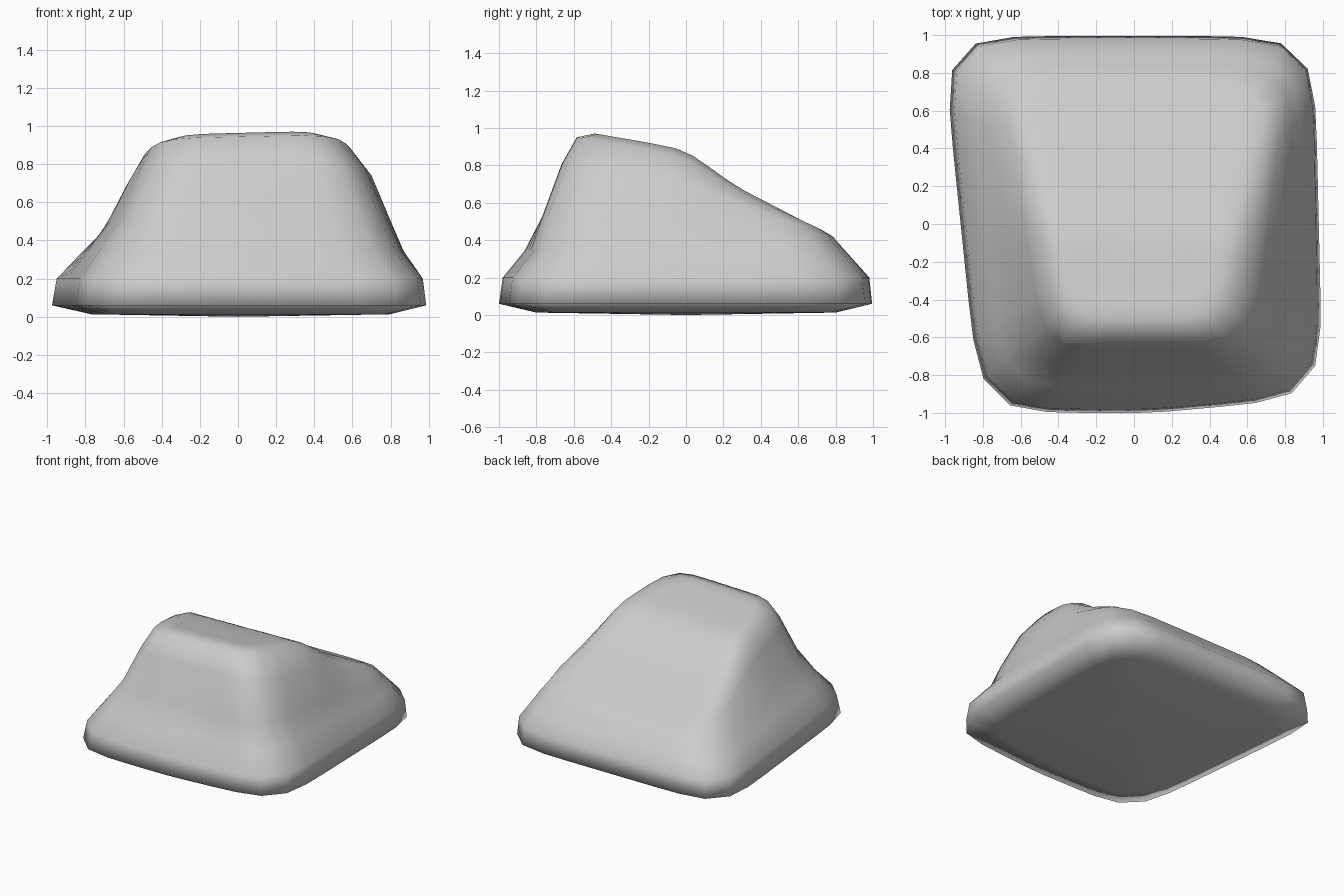
import bpy, bmesh, math

if "Cube" in bpy.data.objects:
    bpy.data.objects.remove(bpy.data.objects["Cube"])

N = 40  # points per ring


def outline(power):
    # rounded square in -1..1
    pts = []
    for i in range(N):
        a = 2 * math.pi * (i + 0.5) / N
        c, s = math.cos(a), math.sin(a)
        r = (abs(c) ** power + abs(s) ** power) ** (-1 / power)
        pts.append((r * c, r * s))
    return pts


# hump of the sloping top, over front-to-back fraction
HUMP = [(0, 0), (0.2, 0.06), (0.43, 0.12), (0.67, 0.035), (0.83, 0.02), (1, 0)]


def hump_raw(t):
    for (a, p), (b, q) in zip(HUMP, HUMP[1:]):
        if t <= b:
            return p + (q - p) * (t - a) / (b - a)
    return 0


def hump(t):
    return sum(hump_raw(max(0, t + d * 0.03)) for d in (-2, -1, 0, 1, 2)) / 5


# levels: left front, left back, right front, right back, front y, back y, front z, back z
LEVELS = [
    (-0.66, -0.80, 0.80, 0.79, -0.80, 0.80, 0.013, 0.013),
    (-0.815, -1.02, 1.00, 0.955, -1.00, 0.995, 0.06, 0.06),
    (-0.79, -0.995, 0.98, 0.945, -0.98, 0.98, 0.20, 0.20),
    (-0.70, -0.885, 0.85, 0.89, -0.865, 0.89, 0.34, 0.30),
    (-0.585, -0.80, 0.765, 0.85, -0.77, 0.83, 0.52, 0.365),
    (-0.48, -0.70, 0.64, 0.80, -0.665, 0.785, 0.80, 0.415),
    (-0.415, -0.625, 0.53, 0.73, -0.585, 0.73, 0.94, 0.445),
    (-0.34, -0.54, 0.44, 0.64, -0.49, 0.65, 0.96, 0.48),
]


def place(level, u, v):
    lf, lb, rf, rb, yf, yb, zf, zb = level
    t, s = (v + 1) / 2, (u + 1) / 2
    left, right = lf + (lb - lf) * t, rf + (rb - rf) * t
    k = (zf / 0.97) ** 1.5 if zf > 0.25 else 0
    z = zf + (zb - zf) * t + k * (hump(t) + 0.01 * u)
    # front right of the base is swept back a little
    sweep = 0.08 * max(0, u) * (1 - t) if zf < 0.4 else 0
    return (left + (right - left) * s, yf + (yb - yf) * t + sweep, z)


bm = bmesh.new()
shape = outline(7)
rings = [[bm.verts.new(place(lv, u, v)) for u, v in shape] for lv in LEVELS]
# top cap rings
for k in (0.86, 0.7, 0.52, 0.34, 0.16):
    rings.append([bm.verts.new(place(LEVELS[-1], u * k, v * k)) for u, v in shape])
for a, b in zip(rings, rings[1:]):
    for i in range(N):
        j = (i + 1) % N
        bm.faces.new((a[i], a[j], b[j], b[i]))


def fan(ring, co):
    c = bm.verts.new(co)
    for i in range(N):
        bm.faces.new((ring[i], ring[(i + 1) % N], c))


fan(rings[-1], place(LEVELS[-1], 0, 0))
fan(rings[0], (0, 0, 0.0))
bmesh.ops.recalc_face_normals(bm, faces=bm.faces)

# boulder
mesh = bpy.data.meshes.new("boulder")
bm.to_mesh(mesh)
bm.free()
mesh.polygons.foreach_set("use_smooth", [True] * len(mesh.polygons))
rock = bpy.data.objects.new("boulder", mesh)
bpy.context.collection.objects.link(rock)
